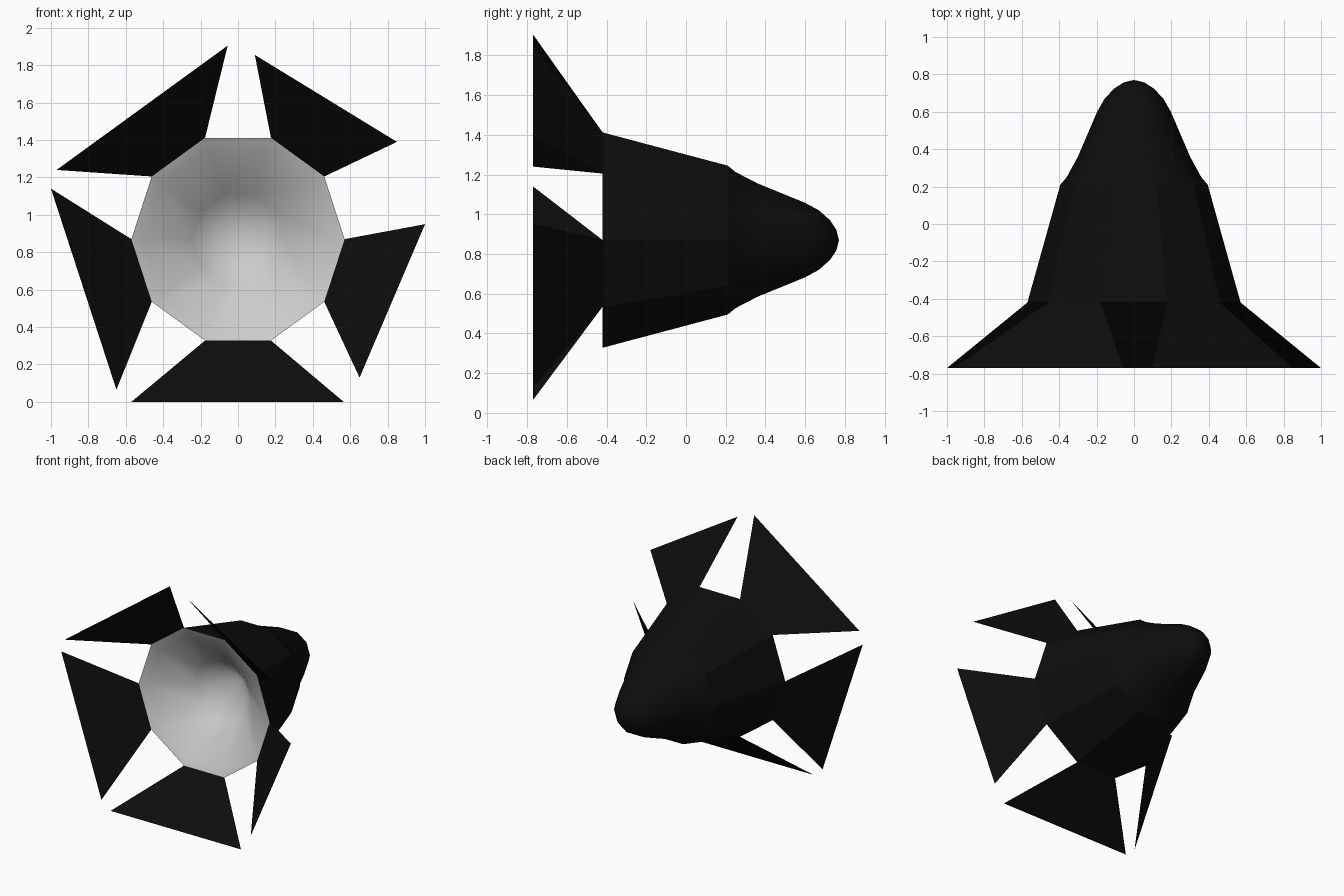
import bpy, bmesh
from math import cos, sin, radians

if "Cube" in bpy.data.objects:
    bpy.data.objects.remove(bpy.data.objects["Cube"])

CZ = 0.87      # height of the main axis
N = 10         # sides around the axis

black = bpy.data.materials.new("black")
black.diffuse_color = (0.004, 0.004, 0.004, 1)
black.use_nodes = True
black.node_tree.nodes["Principled BSDF"].inputs["Base Color"].default_value = black.diffuse_color


def finish(bm, name, mat=None, smooth=None):
    mesh = bpy.data.meshes.new(name)
    bm.to_mesh(mesh)
    bm.free()
    ob = bpy.data.objects.new(name, mesh)
    bpy.context.collection.objects.link(ob)
    if mat:
        mesh.materials.append(mat)
    if smooth:
        bpy.ops.object.select_all(action='DESELECT')
        ob.select_set(True)
        bpy.context.view_layer.objects.active = ob
        bpy.ops.object.shade_smooth_by_angle(angle=radians(smooth))
    return ob


def lathe(name, profile, mat=None, smooth=None):
    """Spin (radius, y) points around the y axis; radius 0 makes a pole."""
    bm = bmesh.new()
    rings = []
    for r, y in profile:
        if r == 0:
            rings.append([bm.verts.new((0, y, CZ))] * N)
        else:
            rings.append([bm.verts.new((r * cos(radians(36 * i)), y,
                                        CZ + r * sin(radians(36 * i)))) for i in range(N)])
    for a, b in zip(rings, rings[1:]):
        for i in range(N):
            j = (i + 1) % N
            bm.faces.new(list(dict.fromkeys((b[i], b[j], a[j], a[i]))))
    return finish(bm, name, mat, smooth)


# flat-sided skirt
lathe("skirt", [(0.57, -0.42), (0.394, 0.21)], black)

# rounded cork nose
lathe("cork_nose", [(0.394, 0.21), (0.36, 0.25), (0.30, 0.36), (0.24, 0.50), (0.197, 0.60),
                    (0.157, 0.67), (0.105, 0.725), (0.055, 0.757), (0, 0.77)], black, 60)

# grey hollow inside the skirt
lathe("inner_hollow", [(0, 0.04), (0.25, -0.19), (0.51, -0.39), (0.57, -0.42)], None, 60)

# five flared feathers: outer tip pairs (x, z) by position around the rim
tips = [((-0.57, 0), (0.565, 0)),
        ((0.65, 0.13), (1.0, 0.95)),
        ((0.85, 1.39), (0.09, 1.855)),
        ((-0.055, 1.905), (-0.97, 1.24)),
        ((-1.0, 1.14), (-0.65, 0.065))]
for k, (p, q) in enumerate(tips):
    bm = bmesh.new()
    a0, a1 = radians(-108 + 72 * k), radians(-72 + 72 * k)
    pts = [(0.57 * cos(a), -0.42, CZ + 0.57 * sin(a)) for a in (a0, a1)]
    pts += [(q[0], -0.77, q[1]), (p[0], -0.77, p[1])]
    bm.faces.new([bm.verts.new(c) for c in reversed(pts)])
    bm.normal_update()
    f = next(iter(bm.faces))
    mid = f.calc_center_median()
    if f.normal.x * mid.x + f.normal.z * (mid.z - CZ) < 0:
        f.normal_flip()
    finish(bm, f"feather_{k + 1}", black)
